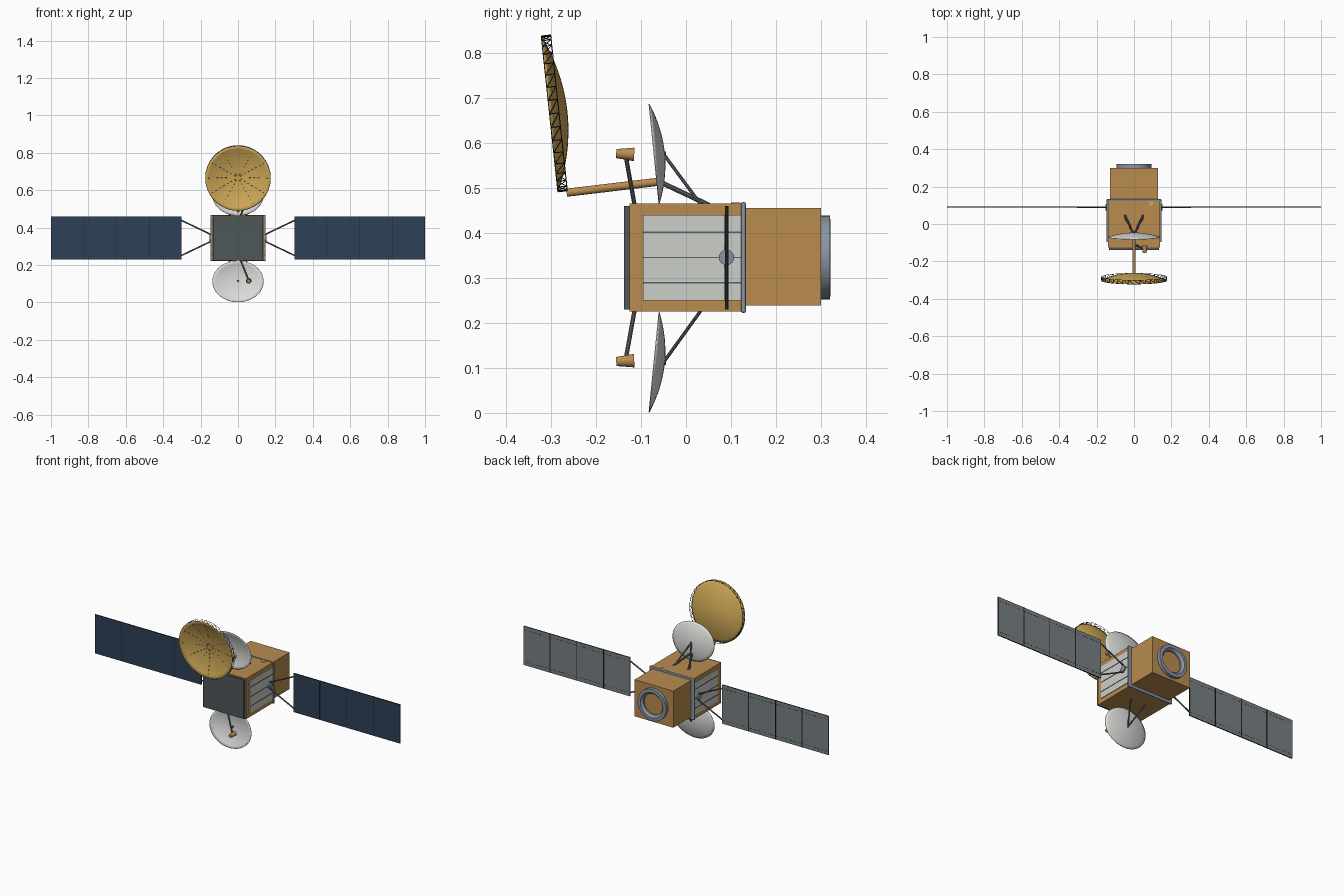
import bpy, bmesh
from math import sin, cos, pi, radians
from mathutils import Vector, Matrix

cube = bpy.data.objects.get("Cube")
if cube:
    bpy.data.objects.remove(cube, do_unlink=True)


def material(name, rgb):
    # sRGB input converted to linear
    col = [((c + 0.055) / 1.055) ** 2.4 for c in rgb] + [1]
    m = bpy.data.materials.new(name)
    m.use_nodes = True
    m.diffuse_color = col
    m.node_tree.nodes["Principled BSDF"].inputs["Base Color"].default_value = col
    return m


FOIL = material("amber foil", (0.73, 0.55, 0.31))
GOLD = material("gold mesh", (0.81, 0.66, 0.34))
WHITE = material("white dish", (0.86, 0.86, 0.85))
RADIATOR = material("radiator silver", (0.80, 0.81, 0.79))
BLUE = material("solar blue", (0.18, 0.25, 0.34))
BACK = material("panel grey", (0.47, 0.50, 0.52))
SLATE = material("slate plate", (0.31, 0.34, 0.35))
STEEL = material("steel trim", (0.54, 0.58, 0.63))
STRUT = material("strut grey", (0.36, 0.38, 0.41))
BLACK = material("black trim", (0.13, 0.14, 0.15))


def finish(name, bm, *mats, smooth=False):
    bmesh.ops.recalc_face_normals(bm, faces=bm.faces)
    me = bpy.data.meshes.new(name)
    bm.to_mesh(me)
    bm.free()
    ob = bpy.data.objects.new(name, me)
    bpy.context.collection.objects.link(ob)
    for m in mats:
        me.materials.append(m)
    if smooth:
        bpy.ops.object.select_all(action="DESELECT")
        bpy.context.view_layer.objects.active = ob
        ob.select_set(True)
        bpy.ops.object.shade_smooth_by_angle(angle=radians(35))
    return ob


def add_box(bm, lo, hi):
    lo, hi = Vector(lo), Vector(hi)
    mat = Matrix.Translation((lo + hi) / 2) @ Matrix.Diagonal([*(abs(v) for v in hi - lo), 1])
    return bmesh.ops.create_cube(bm, size=1, matrix=mat)


def box(name, lo, hi, mat, bevel=0):
    bm = bmesh.new()
    add_box(bm, lo, hi)
    if bevel:
        bmesh.ops.bevel(bm, geom=bm.edges[:], offset=bevel, segments=2, affect="EDGES", profile=0.5)
    return finish(name, bm, mat)


def add_rod(bm, a, b, r1, r2=None, sides=8):
    a, b = Vector(a), Vector(b)
    d = b - a
    mat = Matrix.Translation((a + b) / 2) @ d.to_track_quat("Z", "Y").to_matrix().to_4x4()
    bmesh.ops.create_cone(bm, cap_ends=True, segments=sides, radius1=r1,
                          radius2=r1 if r2 is None else r2, depth=d.length, matrix=mat)


def rods(name, pairs, r, mat, r2=None, sides=8, smooth=True):
    bm = bmesh.new()
    for a, b in pairs:
        add_rod(bm, a, b, r, r2, sides)
    return finish(name, bm, mat, smooth=smooth)


# --- Main body ---
MID = 0.345
box("front_bus", (-0.14, -0.126, 0.225), (0.14, 0.125, 0.465), FOIL)
box("rear_bus", (-0.127, 0.125, 0.238), (0.127, 0.30, 0.455), FOIL)
box("front_plate", (-0.134, -0.138, 0.23), (0.134, -0.125, 0.46), SLATE)
box("collar", (-0.148, 0.122, 0.222), (0.148, 0.133, 0.468), STEEL, bevel=0.004)
box("top_patch", (0.08, 0.10, 0.44), (0.102, 0.121, 0.467), GOLD)

# Rear engine ring, turned around the y axis
bm = bmesh.new()
profile = [(0.093, 0.30), (0.093, 0.32), (0.074, 0.321), (0.062, 0.308), (0.062, 0.30)]
verts = [bm.verts.new((r, y, 0)) for r, y in profile]
edges = [bm.edges.new(p) for p in zip(verts, verts[1:])]
bmesh.ops.spin(bm, geom=verts + edges, cent=(0, 0, 0), axis=(0, 1, 0), angle=2 * pi,
               steps=40, use_merge=True)
bmesh.ops.remove_doubles(bm, verts=bm.verts, dist=0.0001)
finish("engine_ring", bm, STEEL, smooth=True).location.z = MID

# --- Radiators and solar wings on both sides ---
WY = 0.09
for side, label in ((1, "left"), (-1, "right")):
    box(label + "_radiator", (side * 0.138, -0.095, 0.25), (side * 0.144, 0.122, 0.44), RADIATOR)
    bm = bmesh.new()
    for k in (-1, 0, 1):
        z = MID + k * 0.056
        add_box(bm, (side * 0.143, -0.095, z - 0.0015), (side * 0.146, 0.122, z + 0.0015))
    finish(label + "_radiator_seams", bm, STRUT)
    rods(label + "_hinge", [((side * 0.138, WY, MID), (side * 0.152, WY, MID))], 0.017, STEEL, sides=20)

    # Yoke
    pairs = [((side * 0.148, WY, MID - 0.02), (side * 0.148, WY, MID + 0.02))]
    for s in (-1, 1):
        pairs.append(((side * 0.148, WY, MID + s * 0.02), (side * 0.305, WY, MID + s * 0.095)))
    rods(label + "_yoke", pairs, 0.004, STRUT)

    # Four panels: cells in front, grey behind, dark edges
    bm = bmesh.new()
    pitch = 0.175
    for i in range(4):
        x = 0.302 + i * pitch
        add_box(bm, (side * x, WY - 0.003, 0.23), (side * (x + pitch - 0.003), WY + 0.003, 0.46))
    ob_bm_faces = bm.faces
    bmesh.ops.recalc_face_normals(bm, faces=bm.faces)
    for f in ob_bm_faces:
        f.material_index = 0 if f.normal.y < -0.5 else 1 if f.normal.y > 0.5 else 2
    finish(label + "_solar_panels", bm, BLUE, BACK, BLACK)

    # Seam hinges and dashed wiring on the back
    bm = bmesh.new()
    for i in range(1, 4):
        x = 0.3005 + i * pitch
        add_box(bm, (side * (x - 0.0025), WY - 0.002, 0.23), (side * (x + 0.0025), WY + 0.004, 0.46))
    for i in range(36):
        x = 0.31 + i * 0.0192
        for z in (0.252, 0.438):
            add_box(bm, (side * x, WY + 0.002, z - 0.001), (side * (x + 0.01), WY + 0.0036, z + 0.001))
    finish(label + "_panel_trim", bm, BLACK)


# --- Dishes ---
def dish(name, centre, rx, rz, depth, tilt, mat, rings=8, segs=48):
    """Shallow bowl, hollow towards the front, leaning by tilt."""
    bm = bmesh.new()
    tip = bm.verts.new((0, depth, 0))
    prev = None
    for i in range(1, rings + 1):
        t = i / rings
        ring = [bm.verts.new((rx * t * cos(a), depth * (1 - t * t), rz * t * sin(a)))
                for a in (2 * pi * k / segs for k in range(segs))]
        for k in range(segs):
            n = (k + 1) % segs
            if prev:
                bm.faces.new((prev[k], prev[n], ring[n], ring[k]))
            else:
                bm.faces.new((tip, ring[n], ring[k]))
        prev = ring
    ob = finish(name, bm, mat, smooth=True)
    ob.location = centre
    ob.rotation_euler.x = tilt
    mod = ob.modifiers.new("thickness", "SOLIDIFY")
    mod.thickness = 0.002
    mod.offset = 0
    return ob


for label, z, s in (("upper", 0.575, 1), ("lower", 0.1125, -1)):
    deck = MID + s * 0.12
    dish(label + "_dish", (0, -0.071, z), 0.137, 0.1115, 0.023, s * radians(5.7), WHITE)
    rods(label + "_dish_struts", [((0, -0.05, z), (x, 0.035, deck - s * 0.005)) for x in (-0.05, 0.05)],
         0.004, STRUT)
    rods(label + "_dish_hub", [((0, -0.054, z), (0, -0.044, z))], 0.006, STRUT)
    # Feed horn on its arm
    fz = MID + s * 0.229
    rods(label + "_feed_arm", [((0.01, -0.113, deck - s * 0.01), (0.055, -0.133, fz - s * 0.008))],
         0.005, STRUT)
    rods(label + "_feed_horn", [((0.057, -0.155, fz + s * 0.002), (0.057, -0.115, fz))],
         0.010, FOIL, r2=0.015, sides=20)

# Large front reflector
R, DEPTH, TILT, CENTRE = 0.174, 0.039, radians(6.1), (0, -0.303, 0.664)
dish("main_reflector", CENTRE, R, R, DEPTH, TILT, GOLD, rings=10)


def on_rim(k, n, y, r=R):
    a = 2 * pi * k / n
    return (r * cos(a), y, r * sin(a))


# Rim truss behind the reflector edge
N = 36
pairs = []
for k in range(N):
    front, back = on_rim(k, N, 0), on_rim(k, N, 0.021)
    pairs += [(front, on_rim(k + 1, N, 0)), (back, on_rim(k + 1, N, 0.021)), (front, back),
              (front, on_rim(k + 1, N, 0.021))]
truss = rods("rim_truss", pairs, 0.0011, BLACK, sides=4, smooth=False)

# Dashed ribs following the bowl
pairs = []
for k in range(12):
    for i in range(7):
        t0 = 0.08 + i * 0.13
        pairs.append([on_rim(k, 12, DEPTH * (1 - t * t) - 0.0008, R * t) for t in (t0, t0 + 0.06)])
ribs = rods("reflector_ribs", pairs, 0.0011, STRUT, sides=4, smooth=False)
for ob in (truss, ribs):
    ob.location = CENTRE
    ob.rotation_euler.x = TILT

# Boom and its braces
rods("reflector_boom", [((0, -0.265, 0.489), (0, -0.055, 0.514))], 0.009, FOIL, sides=12)
rods("boom_braces", [((0, -0.06, 0.514), (x, 0.05, 0.462)) for x in (-0.05, 0.05)], 0.0055, STRUT)
